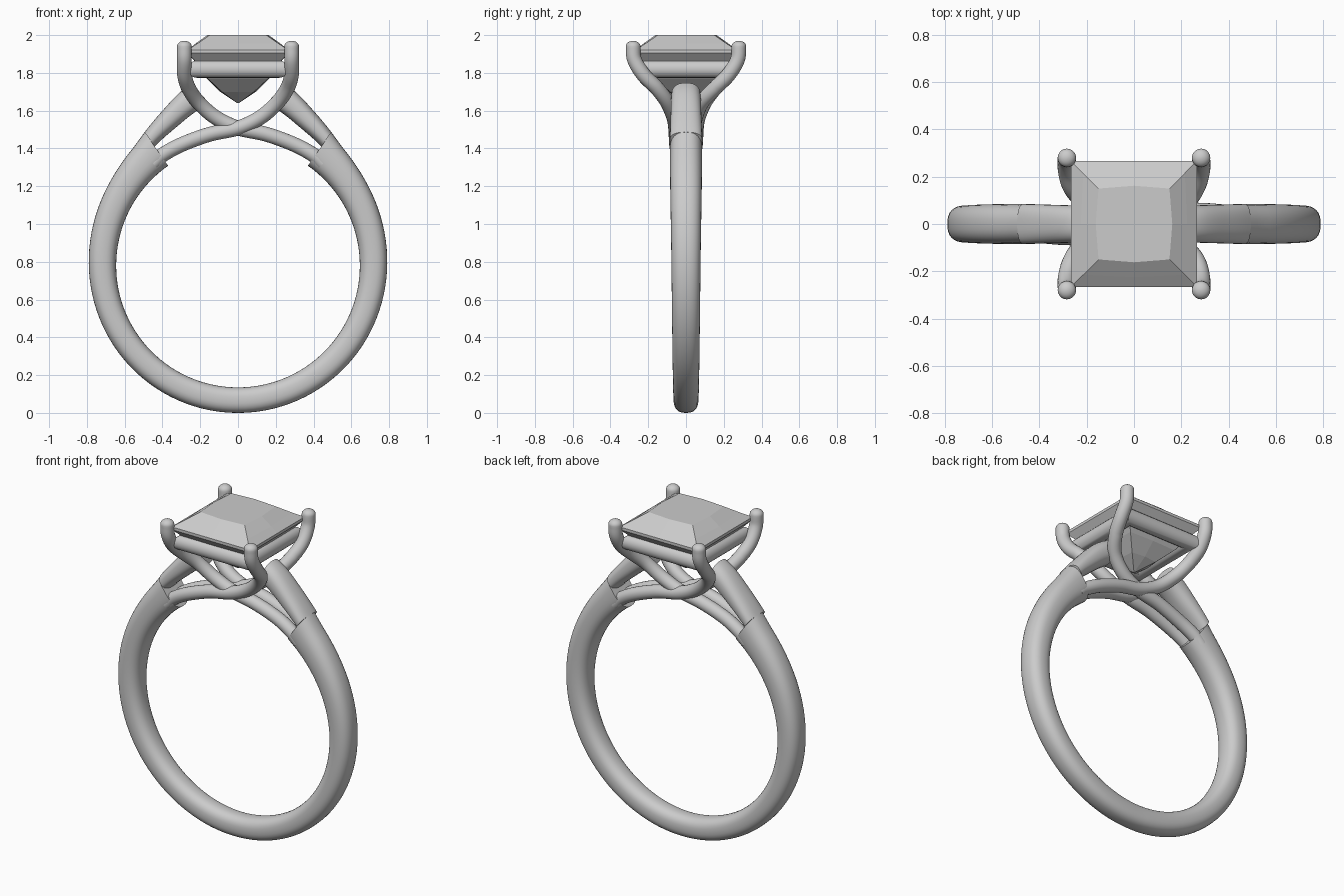
import bpy, bmesh, math
from mathutils import Vector

if "Cube" in bpy.data.objects:
    bpy.data.objects.remove(bpy.data.objects["Cube"])

CZ = 0.78          # height of the finger hole centre


def interp(table, x):
    """Smooth (cubic Hermite) lookup in a short table of (x, value)."""
    n = len(table)

    def slope(i):
        a, b = table[max(i - 1, 0)], table[min(i + 1, n - 1)]
        return (b[1] - a[1]) / (b[0] - a[0])
    for i in range(n - 1):
        (x0, y0), (x1, y1) = table[i], table[i + 1]
        if x <= x1 or i == n - 2:
            h = x1 - x0
            t = min(max((x - x0) / h, 0), 1)
            return ((2*t**3 - 3*t**2 + 1) * y0 + (t**3 - 2*t**2 + t) * h * slope(i)
                    + (3*t**2 - 2*t**3) * y1 + (t**3 - t**2) * h * slope(i + 1))


def loft(name, rings, closed=False, smooth=35):
    """Skin a row of equal-sized point rings, capped unless closed."""
    bm = bmesh.new()
    vs = [[bm.verts.new(p) for p in r] for r in rings]
    n = len(vs[0])
    for i in range(len(vs) if closed else len(vs) - 1):
        a, b = vs[i], vs[(i + 1) % len(vs)]
        for j in range(n):
            k = (j + 1) % n
            bm.faces.new((a[j], a[k], b[k], b[j]))
    if not closed:
        bm.faces.new(vs[0])
        bm.faces.new(vs[-1])
    bmesh.ops.remove_doubles(bm, verts=bm.verts, dist=1e-6)
    bmesh.ops.recalc_face_normals(bm, faces=bm.faces)
    me = bpy.data.meshes.new(name)
    bm.to_mesh(me)
    bm.free()
    ob = bpy.data.objects.new(name, me)
    bpy.context.collection.objects.link(ob)
    if smooth:
        bpy.ops.object.select_all(action='DESELECT')
        ob.select_set(True)
        bpy.context.view_layer.objects.active = ob
        bpy.ops.object.shade_smooth_by_angle(angle=math.radians(smooth))
    return ob


# Shank: radial sections swept round the finger; angles measured from the bottom
SPLIT, END = 145, 166.4
outer = [(0, .78), (45, .782), (90, .79), (121, .808), (138, .834),
         (145, .862), (154, .912), (163, .978), (END, .995)]
arm_inner = [(SPLIT, .769), (155.7, .801), (END, .854)]
width = [(0, .065), (90, .077), (140, .085), (END, .078)]


def section(deg, r_in):
    a = abs(deg)
    r_out, w = interp(outer, a), interp(width, a)
    mid, half = (r_in + r_out) / 2, (r_out - r_in) / 2
    s, c = math.sin(math.radians(deg)), -math.cos(math.radians(deg))
    ring = []
    for k in range(32):
        t = math.tau * k / 32
        u, v = math.cos(t), math.sin(t)
        r = mid + half * math.copysign(abs(u) ** .82, u)
        y = w * math.copysign(abs(v) ** .82, v)
        ring.append((r * s, y, CZ + r * c))
    return ring


half = [(SPLIT * i / 48, .645) for i in range(49)]
for i in range(13):
    d = SPLIT + (END - SPLIT) * i / 12
    half.append((d, interp(arm_inner, d)))
stations = [(-d, r) for d, r in reversed(half[1:])] + half
loft("shank", [section(d, r) for d, r in stations], smooth=40)


# Crossing prong strands: each starts at one shoulder and rises to the opposite corner
path = [(-.45, .042, 1.32), (-.40, .042, 1.365), (-.30, .043, 1.42), (-.15, .046, 1.475),
        (0, .048, 1.508), (.12, .058, 1.565), (.21, .092, 1.645), (.262, .155, 1.72),
        (.283, .225, 1.79), (.284, .273, 1.87), (.284, .28, 1.94)]
R = .039


def strand(name, sx, sy):
    shift = -.007 * sx * sy      # one strand of each pair passes in front
    pts = []
    for i, (x, y, z) in enumerate(path):
        bump = shift if 2 <= i <= 6 else 0
        pts.append(Vector((sx * x, sy * (y + bump), z)))
    tables = [[(i, p[k]) for i, p in enumerate(pts)] for k in range(3)]
    steps = 6 * (len(pts) - 1)
    line = [Vector([interp(t, i / 6) for t in tables]) for i in range(steps + 1)]
    radii = [R] * len(line)
    for k in range(1, 7):        # domed tip
        a = math.radians(14 * k)
        line.append(pts[-1] + Vector((0, 0, .03 * math.sin(a))))
        radii.append(R * math.cos(a))
    rings = []
    for i, p in enumerate(line):
        d = (line[min(i + 1, len(line) - 1)] - line[max(i - 1, 0)]).normalized()
        if i >= steps:
            d = Vector((0, 0, 1))
        side = d.cross(Vector((-sx, 0, 1)) if d.x * sx > .3 else Vector((-sx, 0, .6))).normalized()
        up = side.cross(d)
        rings.append([p + radii[i] * (side * math.cos(math.tau * k / 20) + up * math.sin(math.tau * k / 20))
                      for k in range(20)])
    loft(name, rings, smooth=45)


for sx, a in ((1, "right"), (-1, "left")):
    for sy, b in ((-1, "front"), (1, "back")):
        strand(f"prong_{b}_{a}", sx, sy)

# Seat: square rail of rounded bar with mitred corners
corners = ((1, 1), (-1, 1), (-1, -1), (1, -1))
rings = []
for cx, cy in corners:
    ring = []
    for k in range(20):
        t = math.tau * k / 20
        d = .218 + .045 * math.cos(t)
        ring.append((cx * d, cy * d, 1.82 + .046 * math.sin(t)))
    rings.append(ring)
loft("seat_rail", rings, closed=True)


# Stone: square princess cut, rings of (corner, edge middle, height)
def stone_ring(c, m, z):
    ring = []
    for i, (cx, cy) in enumerate(corners):
        nx, ny = corners[(i + 1) % 4]
        ring += [(cx * c, cy * c, z), ((cx + nx) / 2 * m, (cy + ny) / 2 * m, z)]
    return ring


levels = [(.004, .004, 1.64), (.085, .095, 1.70), (.16, .165, 1.77), (.232, .235, 1.868),
          (.266, .266, 1.905), (.266, .266, 1.922), (.215, .225, 1.955), (.15, .162, 2.0)]
loft("stone", [stone_ring(*l) for l in levels], smooth=0)
